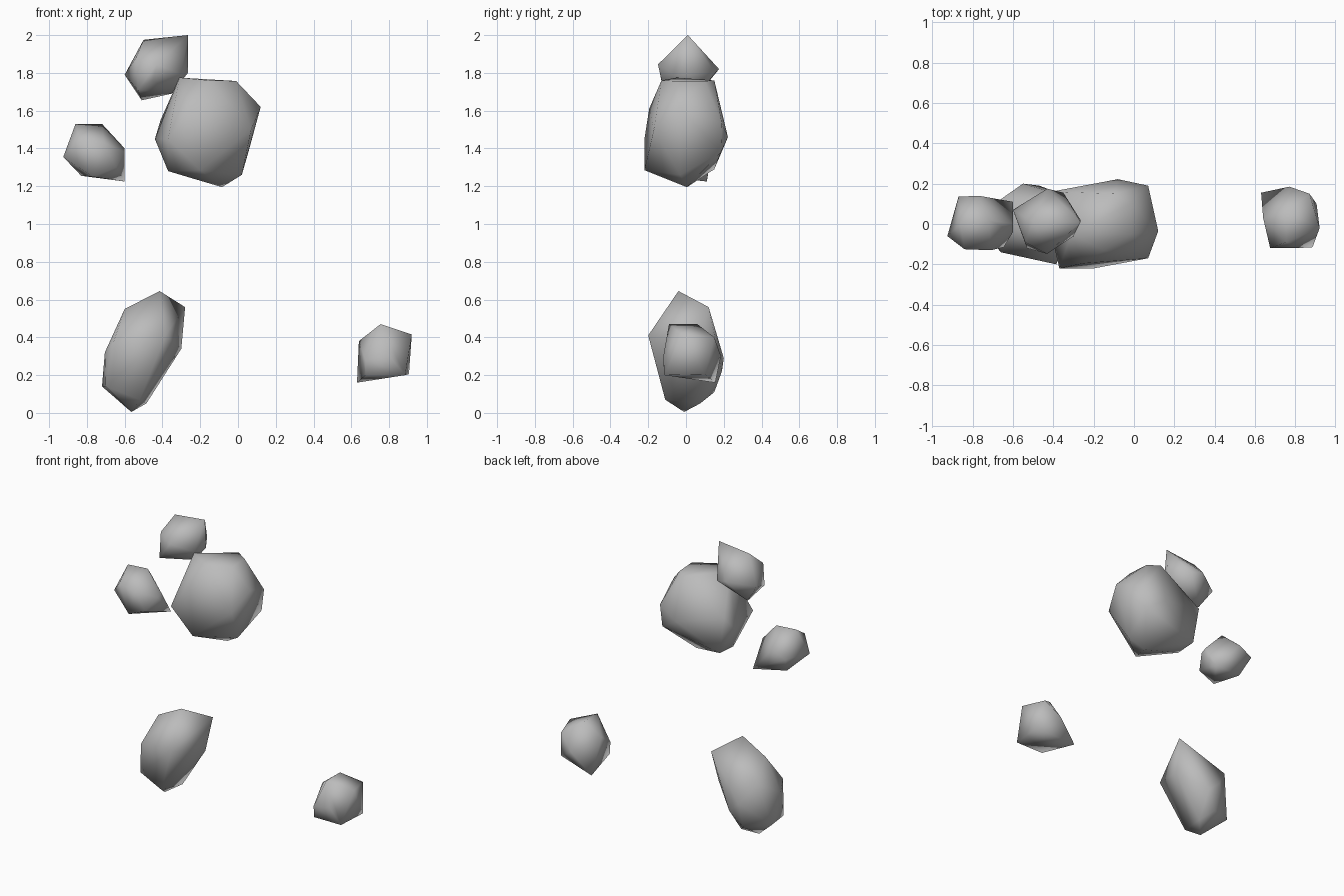
import bpy, bmesh

grey = bpy.data.materials.new("stone grey")
grey.diffuse_color = (0.5, 0.5, 0.5, 1)


def rock(name, corners):
    """Faceted boulder: the convex hull of a few corner points, smooth shaded."""
    bm = bmesh.new()
    for c in corners:
        bm.verts.new(c)
    bmesh.ops.convex_hull(bm, input=bm.verts[:])
    loose = [v for v in bm.verts if not v.link_faces]
    bmesh.ops.delete(bm, geom=loose, context='VERTS')
    bmesh.ops.recalc_face_normals(bm, faces=bm.faces[:])
    for f in bm.faces:
        f.smooth = True
    me = bpy.data.meshes.new(name)
    bm.to_mesh(me)
    bm.free()
    me.materials.append(grey)
    ob = bpy.data.objects.new(name, me)
    bpy.context.collection.objects.link(ob)


# large boulder near the top
rock("large_rock", [
    (-.31, -.05, 1.775), (-.15, -.13, 1.76), (-.01, -.05, 1.757), (-.02, .1, 1.757),
    (-.1, .15, 1.76), (.12, -.035, 1.62), (.07, -.17, 1.5), (-.25, -.195, 1.61),
    (.07, .19, 1.53), (.055, .185, 1.38), (-.08, .222, 1.46), (-.37, -.22, 1.45),
    (-.2, -.22, 1.285), (.02, -.03, 1.26), (-.085, .005, 1.195), (-.37, 0, 1.28),
    (-.37, .15, 1.29), (-.44, .08, 1.45), (-.41, .16, 1.55)])

# small boulder at the very top
rock("top_rock", [
    (-.265, .01, 2.0), (-.5, .01, 1.975), (-.265, .02, 1.8), (-.54, -.09, 1.88),
    (-.53, -.12, 1.71), (-.43, -.148, 1.845), (-.51, .04, 1.655), (-.6, .07, 1.79),
    (-.43, .175, 1.82), (-.35, .155, 1.8), (-.45, -.13, 1.76), (-.35, .02, 1.69),
    (-.3, -.06, 1.79)])

# small boulder on the left
rock("left_rock", [
    (-.86, 0, 1.53), (-.72, .02, 1.53), (-.6, 0, 1.4), (-.6, -.04, 1.38),
    (-.6, .11, 1.225), (-.77, -.12, 1.25), (-.83, .06, 1.255), (-.925, -.06, 1.355),
    (-.84, -.125, 1.45), (-.71, -.13, 1.43), (-.645, -.115, 1.3), (-.87, .135, 1.37),
    (-.77, .14, 1.42)])

# tall leaning boulder at the bottom left
rock("leaning_rock", [
    (-.415, -.04, .645), (-.28, .12, .56), (-.6, -.03, .55), (-.3, .065, .34),
    (-.485, .075, .05), (-.565, -.01, .005), (-.72, .07, .14), (-.7, -.09, .14),
    (-.705, -.05, .32), (-.385, -.2, .41), (-.52, -.11, .07), (-.66, -.14, .37),
    (-.47, .19, .22), (-.55, .2, .29), (-.55, .15, .11), (-.65, .13, .43)])

# small boulder at the bottom right
rock("right_rock", [
    (.755, .06, .47), (.755, -.09, .47), (.92, -.02, .415), (.87, .15, .4),
    (.905, .1, .205), (.885, -.115, .2), (.675, -.115, .2), (.675, -.12, .28),
    (.63, .155, .16), (.64, .03, .38), (.77, .185, .3), (.8, -.12, .3)])
